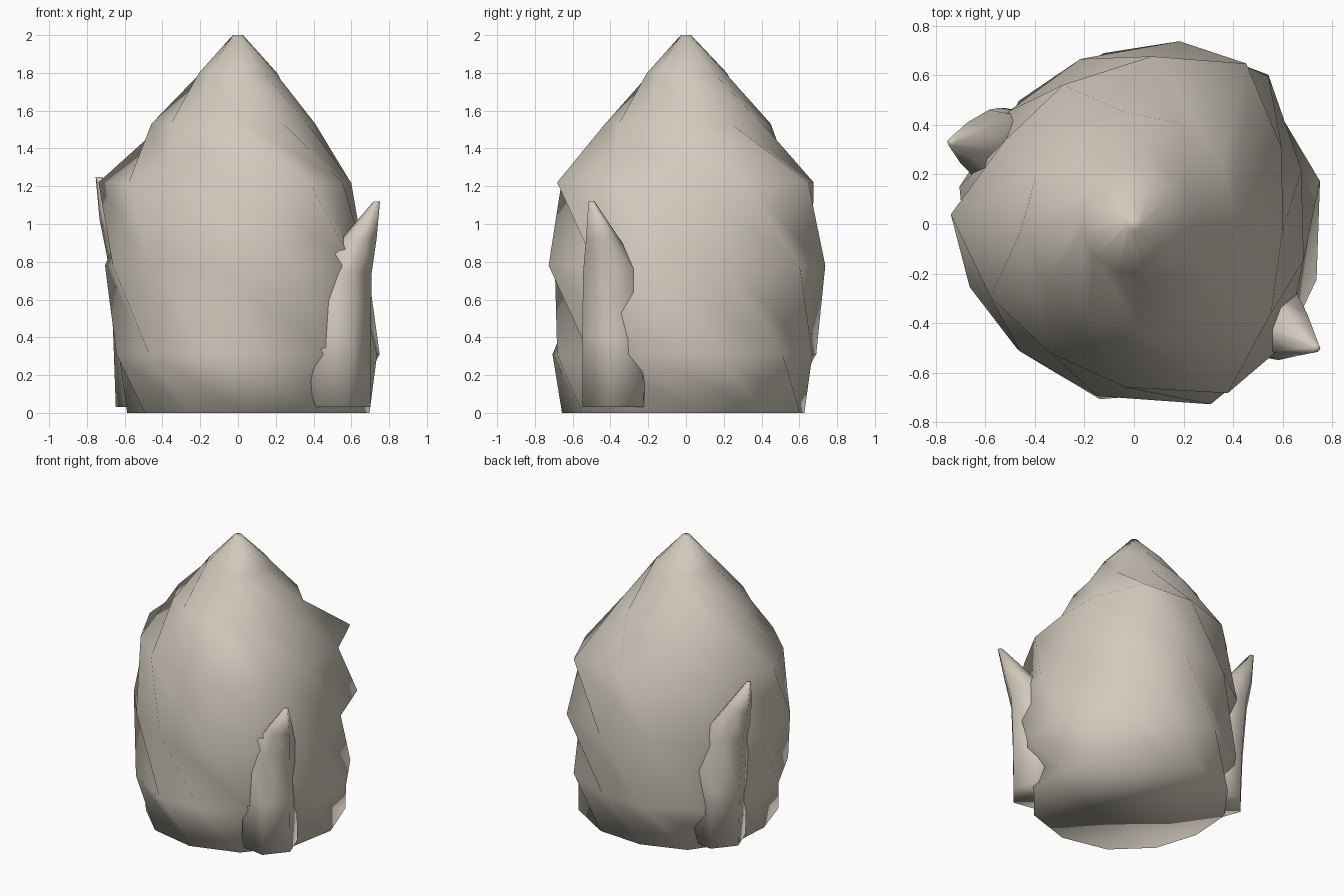
import bpy, bmesh, math

if "Cube" in bpy.data.objects:
    bpy.data.objects.remove(bpy.data.objects["Cube"])

stone = bpy.data.materials.new("pale stone")
stone.diffuse_color = (0.64, 0.59, 0.51, 1)
stone.use_nodes = True
stone.node_tree.nodes["Principled BSDF"].inputs["Base Color"].default_value = stone.diffuse_color


def loft(name, rings):
    """Skin a closed solid over rings of (x, y, z) points, listed bottom to top."""
    bm = bmesh.new()
    loops = [[bm.verts.new(p) for p in ring] for ring in rings]
    n = len(loops[0])
    for low, high in zip(loops, loops[1:]):
        for i in range(n):
            j = (i + 1) % n
            bm.faces.new((low[i], low[j], high[i]))
            bm.faces.new((low[j], high[j], high[i]))
    bm.faces.new(loops[0][::-1])
    bm.faces.new(loops[-1])
    bmesh.ops.recalc_face_normals(bm, faces=bm.faces)
    for face in bm.faces:
        face.smooth = True
    mesh = bpy.data.meshes.new(name)
    bm.to_mesh(mesh)
    bm.free()
    mesh.materials.append(stone)
    obj = bpy.data.objects.new(name, mesh)
    bpy.context.collection.objects.link(obj)
    return obj


def ring(z, offset, radii, nudge={}, cx=0, cy=0):
    """Uneven ring; nudge turns single points by some degrees."""
    points = []
    for i, r in enumerate(radii):
        a = math.radians(offset + i * 360 / len(radii) + nudge.get(i, 0))
        points.append((cx + r * math.cos(a), cy + r * math.sin(a), z))
    return points


# Main boulder: each ring is twisted against the next, which makes the jagged ridges
body = [
    (0.00, 96, (.63, .64, .62, .59, .61, .64, .66, .68, .69, .70, .71, .66)),
    (0.31, 73, (.70, .70, .68, .66, .66, .69, .72, .70, .70, .77, .77, .75),
     {1: -3, 5: 4, 6: 6}),
    (0.78, 48, (.81, .76, .70, .68, .72, .71, .69, .71, .79, .78, .70, .71),
     {1: -2, 5: 3, 8: 5, 9: 4}),
    (1.22, 27, (.67, .79, .68, .63, .62, .74, .65, .62, .66, .78, .66, .60),
     {1: -2, 2: -3, 9: 2}),
    (1.53, 4, (.41, .43, .45, .45, .43, .44, .46, .43, .43, .43, .43, .41)),
    (1.80, -19, (.21, .21, .22, .22, .22, .21, .21, .21, .21, .20, .21, .21)),
    (2.00, -42, (.028,) * 12),
]
loft("main_rock", [ring(*r) for r in body])


# Leaning side spires: centre path with a radius at each height
def spire(name, path):
    loft(name, [ring(z, 50, (r,) * 6, {}, x, y) for x, y, z, r in path])


spire("right_spire", [
    (.515, -.37, .03, .19),
    (.52, -.375, .40, .185),
    (.545, -.39, .74, .165),
    (.64, -.44, .92, .095),
    (.735, -.50, 1.12, .017),
])
spire("left_spire", [
    (-.46, .29, .03, .19),
    (-.48, .295, .45, .185),
    (-.53, .305, .82, .165),
    (-.64, .32, 1.03, .095),
    (-.737, .33, 1.25, .017),
])
